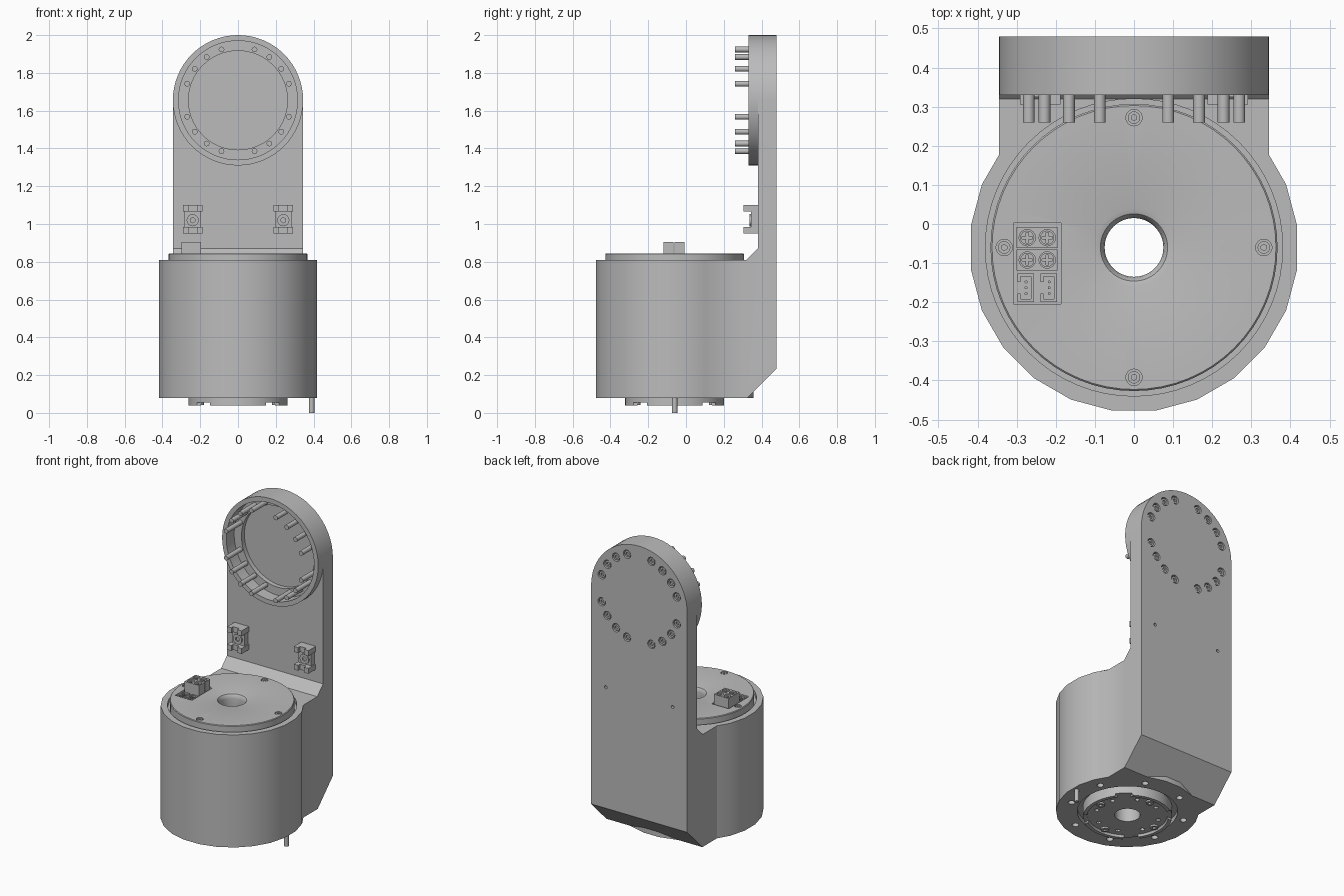
import bpy, bmesh
from math import sin, cos, pi, radians
from mathutils import Matrix, Vector

cube = bpy.data.objects.get("Cube")
if cube:
    bpy.data.objects.remove(cube, do_unlink=True)

grey = bpy.data.materials.new("machined grey")
grey.use_nodes = True
COLOUR = (0.5, 0.5, 0.5, 1)
grey.diffuse_color = COLOUR
grey.node_tree.nodes["Principled BSDF"].inputs["Base Color"].default_value = COLOUR

CY = -0.06      # y of the motor axis
HEAD_Z = 1.655  # z of the arm's round head
parts = []


def finish(name, bm):
    bmesh.ops.recalc_face_normals(bm, faces=bm.faces)
    mesh = bpy.data.meshes.new(name)
    bm.to_mesh(mesh)
    bm.free()
    mesh.materials.append(grey)
    obj = bpy.data.objects.new(name, mesh)
    bpy.context.collection.objects.link(obj)
    parts.append(obj)
    return obj


def rods(name, spots, r, a, b, axis="z", seg=16, turn=0):
    """Cylinders from a to b along an axis, one at each 2D spot."""
    bm = bmesh.new()
    for u, v in spots:
        mid = (a + b) / 2
        if axis == "z":
            m = Matrix.Translation((u, v, mid))
        else:
            m = Matrix.Translation((u, mid, v)) @ Matrix.Rotation(pi / 2, 4, "X")
        bmesh.ops.create_cone(bm, cap_ends=True, segments=seg, radius1=r, radius2=r,
                              depth=b - a, matrix=m @ Matrix.Rotation(turn, 4, "Z"))
    return finish(name, bm)


def boxes(name, spans):
    bm = bmesh.new()
    for x0, x1, y0, y1, z0, z1 in spans:
        m = Matrix.Translation(((x0 + x1) / 2, (y0 + y1) / 2, (z0 + z1) / 2))
        bmesh.ops.create_cube(bm, size=1, matrix=m @ Matrix.Diagonal((x1 - x0, y1 - y0, z1 - z0, 1)))
    return finish(name, bm)


def prism(name, outline, shift):
    bm = bmesh.new()
    face = bm.faces.new([bm.verts.new(p) for p in outline])
    new = bmesh.ops.extrude_face_region(bm, geom=[face])["geom"]
    bmesh.ops.translate(bm, vec=Vector(shift), verts=[g for g in new if isinstance(g, bmesh.types.BMVert)])
    return finish(name, bm)


def lathe(name, profile, place, seg=64):
    """Revolve a closed (radius, height) loop about z, then place it."""
    bm = bmesh.new()
    rings = [[bm.verts.new((r * cos(2 * pi * i / seg), r * sin(2 * pi * i / seg), h))
              for r, h in profile] for i in range(seg)]
    n = len(profile)
    for i in range(seg):
        p, q = rings[i], rings[(i + 1) % seg]
        for j in range(n):
            k = (j + 1) % n
            bm.faces.new((p[j], q[j], q[k], p[k]))
    bm.transform(place)
    return finish(name, bm)


def combine(target, tool, operation="DIFFERENCE"):
    mod = target.modifiers.new("combine", "BOOLEAN")
    mod.object, mod.operation, mod.solver = tool, operation, "EXACT"
    bpy.context.view_layer.update()
    done = bpy.data.meshes.new_from_object(target.evaluated_get(bpy.context.evaluated_depsgraph_get()))
    target.modifiers.clear()
    target.data = done
    parts.remove(tool)
    bpy.data.objects.remove(tool, do_unlink=True)


def circle(r, degrees, cx=0, cy=0):
    return [(cx + r * sin(radians(d)), cy + r * cos(radians(d))) for d in degrees]


# Arm: side profile trimmed to a round-headed front outline
side = [(-0.06, 0.08), (0.325, 0.08), (0.48, 0.235), (0.48, 2.1), (0.38, 2.1),
        (0.38, 0.87), (0.32, 0.81), (-0.06, 0.81)]
body = prism("bracket_body", [(-0.5, y, z) for y, z in side], (1, 0, 0))
arch = [(-0.345, -1, -0.2)] + [(0.345 * cos(pi - pi * i / 32), -1, HEAD_Z + 0.345 * sin(pi * i / 32))
                               for i in range(33)] + [(0.345, -1, -0.2)]
combine(body, prism("arch_trim", arch, (0, 2, 0)), "INTERSECT")

# Motor housing joined to the arm, with pockets and bore
combine(body, rods("housing", [(0, CY)], 0.421, 0.08, 0.81, seg=24, turn=pi / 24), "UNION")
combine(body, rods("lid_pocket", [(0, CY)], 0.38, 0.785, 0.9, seg=64))
combine(body, rods("base_pocket", [(0, CY)], 0.295, 0, 0.11, seg=64))
combine(body, rods("bore", [(0, CY)], 0.075, 0, 1, seg=64))
base_holes = circle(0.345, [22.5 + 45 * i for i in range(8)], cy=CY)
combine(body, rods("base_bolt_holes", base_holes, 0.02, 0.05, 0.11))

# Stepped recess and bolt counterbores in the arm head
head = [(0, HEAD_Z)]
bolts = circle(0.283, [18 * k for k in range(20) if k % 5], cy=HEAD_Z)
combine(body, rods("head_recess", head, 0.315, 0.3, 0.41, "y", 64))
combine(body, rods("head_floor", head, 0.262, 0.3, 0.44, "y", 64))
combine(body, rods("counterbores", bolts, 0.027, 0.458, 0.5, "y"))
combine(body, rods("clip_bolt_holes", [(-0.24, 1.02), (0.24, 1.02)], 0.01, 0.44, 0.5, "y", 12))
lathe("head_rim", [(0.315, 0.33), (0.345, 0.33), (0.345, 0.38), (0.315, 0.38)],
      Matrix.Translation((0, 0, HEAD_Z)) @ Matrix.Rotation(-pi / 2, 4, "X"))

# Head bolts
rods("head_bolt_shanks", bolts, 0.015, 0.26, 0.46, "y")
heads = rods("head_bolt_caps", bolts, 0.021, 0.45, 0.475, "y")
combine(heads, rods("sockets", bolts, 0.011, 0.465, 0.5, "y", 6))

# Lid with rounded bore mouth, screws and a connector pocket
lid = lathe("motor_lid", [(0.075, 0.78), (0.075, 0.815), (0.078, 0.83), (0.086, 0.841), (0.1, 0.845),
                          (0.363, 0.845), (0.367, 0.841), (0.367, 0.78)],
            Matrix.Translation((0, CY, 0)))
lid_screws = circle(0.332, (0, 90, 180, 270), cy=CY)
combine(lid, rods("lid_counterbores", lid_screws, 0.021, 0.83, 0.9))
combine(lid, boxes("connector_pocket", [(-0.308, -0.187, -0.205, 0.002, 0.8, 0.9)]))
caps = rods("lid_screws", lid_screws, 0.016, 0.82, 0.843)
combine(caps, rods("sockets", lid_screws, 0.008, 0.835, 0.9, seg=6))

# Terminal blocks with cross-head screws
terminals = boxes("terminal_blocks", [(-0.3, -0.195, y - 0.027, y + 0.027, 0.79, 0.905)
                                      for y in (-0.035, -0.092)])
spots = [(x, y) for x in (-0.273, -0.222) for y in (-0.035, -0.092)]
combine(terminals, rods("screw_wells", spots, 0.021, 0.885, 1))
screws = rods("terminal_screws", spots, 0.018, 0.88, 0.898)
slots = [(x - a, x + a, y - b, y + b, 0.89, 1)
         for x, y in spots for a, b in ((0.013, 0.003), (0.003, 0.013))]
combine(screws, boxes("slots_across", slots[0::2]))
combine(screws, boxes("slots_along", slots[1::2]))

# Signal sockets: open boxes with three pins
sockets, pins = [], []
for x in (-0.298, -0.239):
    sockets += [(x, x + 0.042, -0.2, -0.192, 0.79, 0.84), (x, x + 0.042, -0.134, -0.126, 0.79, 0.84),
                (x + 0.034, x + 0.042, -0.192, -0.134, 0.79, 0.84),
                (x, x + 0.008, -0.192, -0.178, 0.79, 0.84), (x, x + 0.008, -0.148, -0.134, 0.79, 0.84)]
    pins += [(x + 0.022, y) for y in (-0.178, -0.163, -0.148)]
boxes("signal_sockets", sockets)
rods("signal_pins", pins, 0.004, 0.79, 0.835, seg=6)

# Cable clips on the arm
for side_name, x in (("right", -0.24), ("left", 0.24)):
    boxes(side_name + "_cable_clip",
          [(x - 0.045, x + 0.045, 0.343, 0.385, 0.97, 1.07)] +
          [(x - 0.052, x + 0.052, 0.325, 0.385, z, z + 0.035) for z in (0.95, 1.065)] +
          [(x + s - 0.015, x + s + 0.015, 0.305, 0.33, z, z + 0.035)
           for s in (-0.037, 0.037) for z in (0.95, 1.065)])
    screw = rods(side_name + "_clip_screw", [(x, 1.02)], 0.032, 0.335, 0.36, "y", 24)
    combine(screw, rods("socket", [(x, 1.02)], 0.014, 0.3, 0.345, "y", 6))

# Output flange underneath, notched rim, with screws and holes
flange = lathe("output_flange", [(0.075, 0.12), (0.075, 0.055), (0.235, 0.055), (0.24, 0.04),
                                 (0.262, 0.04), (0.262, 0.12)], Matrix.Translation((0, CY, 0)))
for x, y in circle(0.25, (45, 135, 225, 315), cy=CY):
    combine(flange, boxes("rim_notch", [(x - 0.04, x + 0.04, y - 0.04, y + 0.04, 0, 0.0545)]))
small = circle(0.19, [22.5 + 45 * i for i in range(8)], cy=CY)
combine(flange, rods("flange_holes", small, 0.014, 0.03, 0.075, seg=12))
flange_spots = circle(0.205, (0, 90, 180, 270), cy=CY)
flange_caps = rods("flange_screws", flange_spots, 0.024, 0.043, 0.07)
combine(flange_caps, rods("sockets", flange_spots, 0.012, 0.02, 0.055, seg=6))

# Locating pin
rods("locating_pin", [(0.39, CY)], 0.014, 0, 0.1)

# Smooth round walls, crisp edges
bpy.ops.object.select_all(action="DESELECT")
for obj in parts:
    obj.select_set(True)
bpy.context.view_layer.objects.active = body
bpy.ops.object.shade_smooth_by_angle(angle=radians(30))
